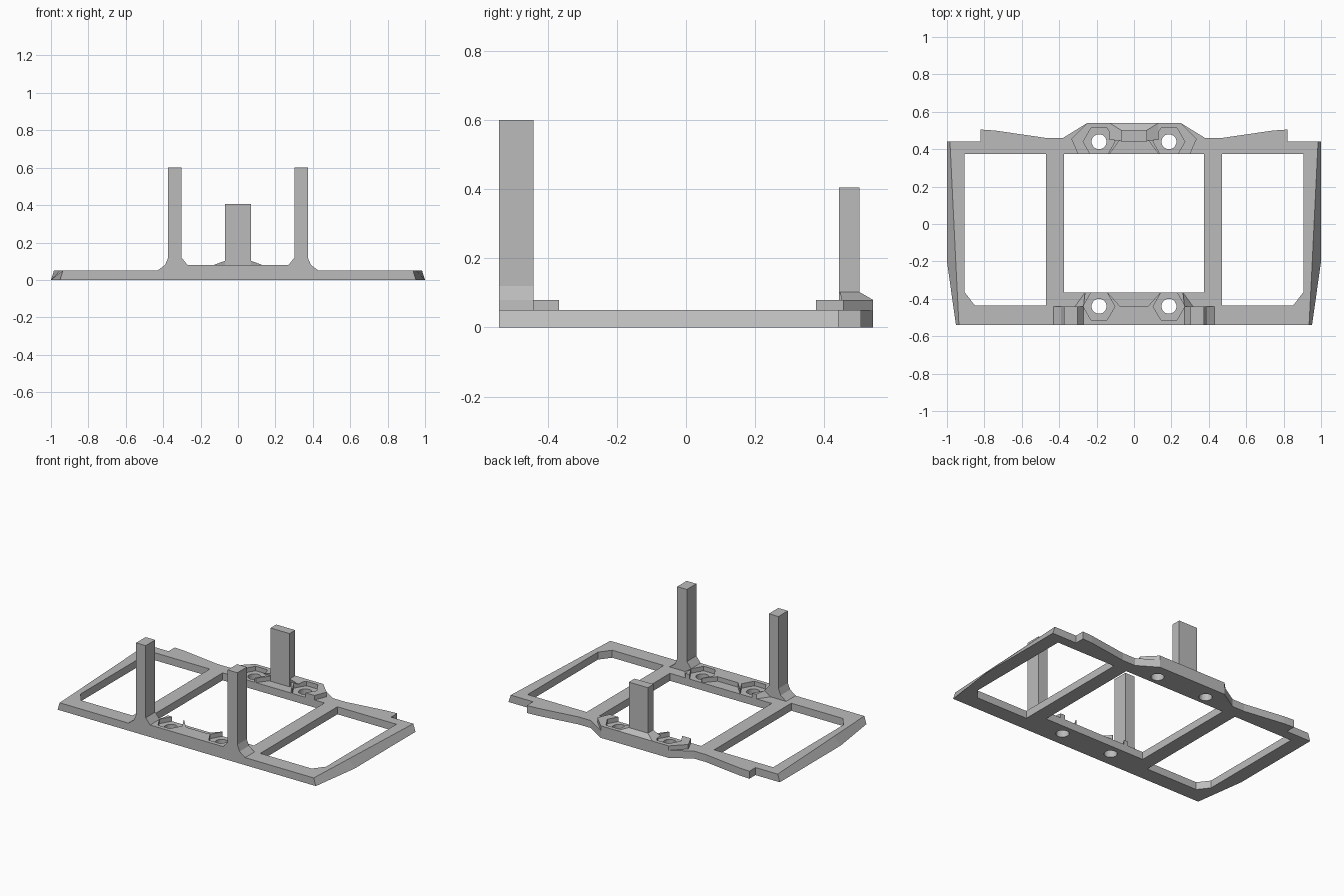
import bpy, bmesh, math
from mathutils import Vector

cube = bpy.data.objects.get("Cube")
if cube:
    bpy.data.objects.remove(cube, do_unlink=True)

grey = bpy.data.materials.new("plain grey")
grey.use_nodes = True
grey.diffuse_color = (0.5, 0.5, 0.5, 1)
grey.node_tree.nodes["Principled BSDF"].inputs["Base Color"].default_value = (0.5, 0.5, 0.5, 1)

PLATE, RAISED = 0.05, 0.08
FRONT, BACK = -0.54, 0.54
NUT_X, NUT_Y = 0.187, 0.44


def mirrored(half):
    """Close a right-hand outline with its left-hand reflection."""
    return half + [(-x, y) for x, y in reversed(half)]


def loft(name, lower, upper, a, b, upright=False):
    """Solid between two matching outlines, along z or (upright) along y."""
    def place(p, d):
        return Vector((p[0], d, p[1])) if upright else Vector((p[0], p[1], d))
    bm = bmesh.new()
    low = [bm.verts.new(place(p, a)) for p in lower]
    high = [bm.verts.new(place(p, b)) for p in upper]
    bm.faces.new(low)
    bm.faces.new(high)
    for i in range(len(low)):
        j = (i + 1) % len(low)
        bm.faces.new((low[i], low[j], high[j], high[i]))
    bmesh.ops.recalc_face_normals(bm, faces=bm.faces)
    mesh = bpy.data.meshes.new(name)
    bm.to_mesh(mesh)
    bm.free()
    mesh.materials.append(grey)
    obj = bpy.data.objects.new(name, mesh)
    bpy.context.collection.objects.link(obj)
    return obj


def prism(name, outline, a, b, upright=False):
    return loft(name, outline, outline, a, b, upright)


def ring(cx, cy, r, n):
    return [(cx + r * math.cos(math.tau * i / n), cy + r * math.sin(math.tau * i / n))
            for i in range(n)]


def cut(obj, cutters):
    """Subtract the cutters and bake the result."""
    for c in cutters:
        c.hide_render = True
        mod = obj.modifiers.new("cut", 'BOOLEAN')
        mod.operation, mod.solver, mod.object = 'DIFFERENCE', 'EXACT', c
    bpy.context.view_layer.update()
    baked = bpy.data.meshes.new_from_object(
        obj.evaluated_get(bpy.context.evaluated_depsgraph_get()))
    obj.modifiers.clear()
    obj.data = baked


# Base plate: side walls lean inward towards the top
back_edge = [(0.82, 0.44), (0.82, 0.505), (0.745, 0.5), (0.47, 0.46), (0.38, 0.46), (0.25, BACK)]
plate = loft("base_frame",
             mirrored([(0.952, FRONT), (1.0, -0.2), (1.0, 0.44)] + back_edge),
             mirrored([(0.936, FRONT), (0.953, -0.2), (0.984, 0.44)] + back_edge),
             0, PLATE)

# Raised front rail with both front posts, flared at their feet
front_rail = prism("front_rail_and_posts", mirrored([
    (0.43, PLATE), (0.39, RAISED), (0.373, 0.12), (0.373, 0.6),
    (0.302, 0.6), (0.302, 0.12), (0.27, RAISED)]), FRONT, -0.44, upright=True)

# Collars around the front nut pockets
front_collars = [
    loft(side + "_front_collar",
         [(s * x, y) for x, y in [(0.315, -0.44), (0.262, -0.367), (0.14, -0.367), (0.075, -0.44)]],
         [(s * x, y) for x, y in [(0.27, -0.44), (0.262, -0.367), (0.14, -0.367), (0.075, -0.44)]],
         PLATE, RAISED)
    for side, s in (("left", 1), ("right", -1))]

# Raised back pad, notched between the nut pockets
back_pad = prism("back_pad", mirrored([
    (0.075, 0.45), (0.13, 0.375), (0.3, 0.375), (0.335, 0.455), (0.25, BACK)]), PLATE, RAISED)

# Back post with its flared foot
loft("back_post_foot",
     mirrored([(0.13, 0.45), (0.13, BACK)]),
     mirrored([(0.07, 0.445), (0.07, 0.502)]), RAISED, 0.102)
prism("back_post", mirrored([(0.07, 0.442), (0.07, 0.502)]), PLATE, 0.405)

# Openings, screw holes and hexagonal nut pockets
windows = [prism("window_cutter", mirrored([(0.375, -0.367), (0.375, 0.375)]), -0.1, 0.2)]
side_window = [(0.47, -0.437), (0.85, -0.437), (0.905, -0.365), (0.905, 0.375), (0.47, 0.375)]
holes, front_hexes, back_hexes = [], [], []
for s in (1, -1):
    windows.append(prism("window_cutter", [(s * x, y) for x, y in side_window], -0.1, 0.2))
    for y, group in ((-NUT_Y, front_hexes), (NUT_Y, back_hexes)):
        holes.append(prism("hole_cutter", ring(s * NUT_X, y, 0.04, 24), -0.1, 0.2))
        group.append(prism("nut_cutter", ring(s * NUT_X, y, 0.085, 6), 0.03, 0.2))

cut(plate, windows + holes)
cut(front_rail, front_hexes)
for collar in front_collars:
    cut(collar, front_hexes)
cut(back_pad, back_hexes)

for helper in windows + holes + front_hexes + back_hexes:
    bpy.data.objects.remove(helper, do_unlink=True)
